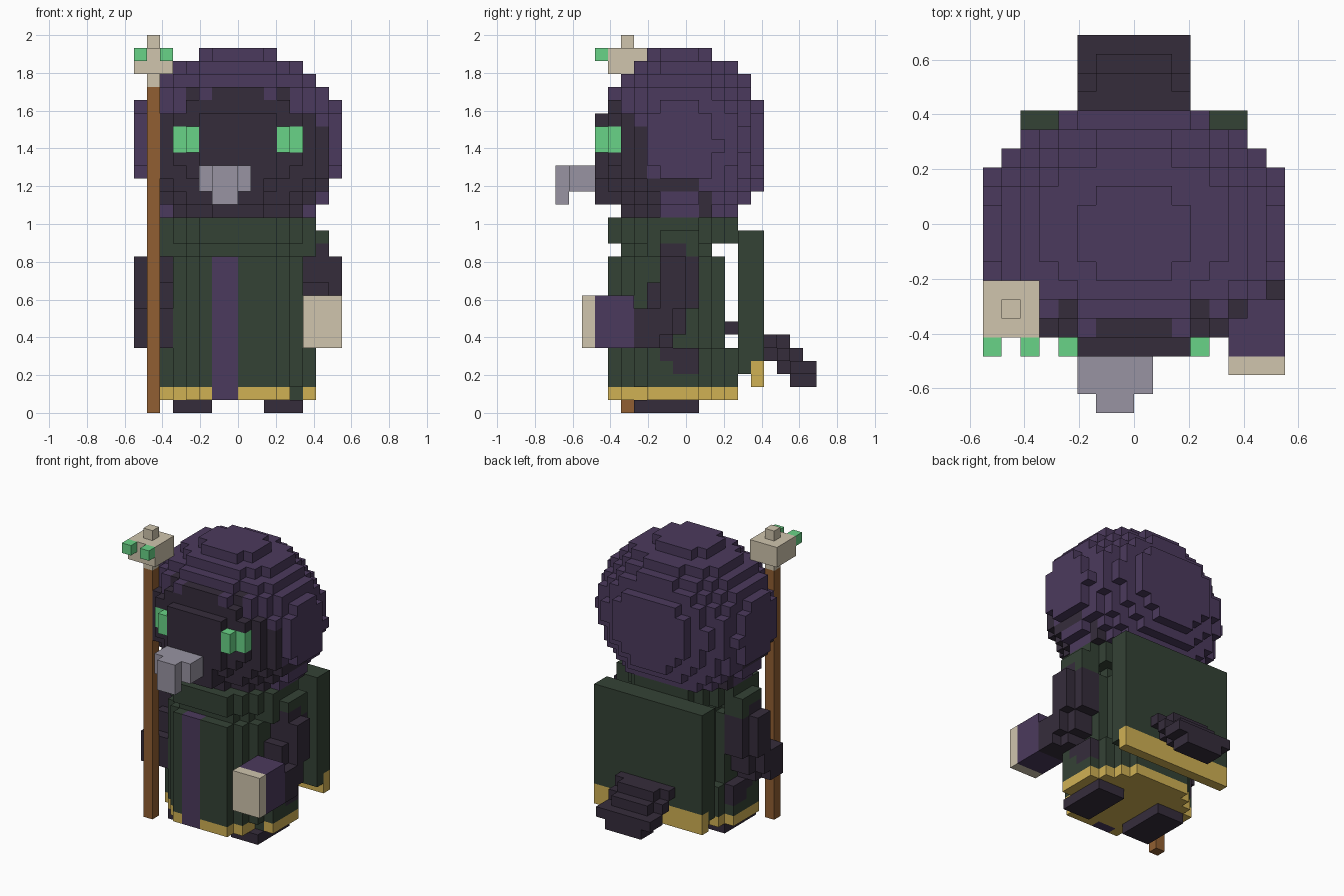
import bpy, bmesh, math

if "Cube" in bpy.data.objects:
    bpy.data.objects.remove(bpy.data.objects["Cube"])

V = 2 / 29          # edge of one cube
cells = {}          # (x, y, z) -> (part, colour)

COLOURS = {
    "purple": (75, 58, 93), "charcoal": (53, 44, 59), "dark_green": (52, 66, 53),
    "bright_green": (105, 212, 135), "bone": (208, 197, 174), "wood": (145, 95, 50),
    "grey": (152, 148, 162), "gold": (208, 177, 84),
}


def linear(c):
    c /= 255
    return c / 12.92 if c <= 0.04045 else ((c + 0.055) / 1.055) ** 2.4


names = list(COLOURS)
mats = []
for n in names:
    m = bpy.data.materials.new(n)
    m.diffuse_color = [linear(c) for c in COLOURS[n]] + [1]
    m.use_nodes = True
    m.node_tree.nodes["Principled BSDF"].inputs["Base Color"].default_value = m.diffuse_color
    mats.append(m)


def fill(part, colour, x, y, z, test=None):
    """Fill a box of cubes; colour may be a rule on the cube centre."""
    for i in range(*x):
        for j in range(*y):
            for k in range(*z):
                p = (i + .5, j + .5, k + .5)
                if test is None or test(*p):
                    cells[i, j, k] = (part, colour(*p) if callable(colour) else colour)


def both(part, colour, x, y, z):
    fill(part, colour, x, y, z)
    fill(part, colour, (-x[1], -x[0]), y, z)


# Robe: rounded column with wider skirt, gold hem and purple front stripe
def rounded(rx, y0, y1, power=2.0):
    cy, ry = (y0 + y1) / 2, (y1 - y0) / 2
    return lambda x, y, z: abs(x / rx) ** power + abs((y - cy) / ry) ** power < 1.0


def hem_colour(x, y, z):
    return "dark_green" if 4 < x < 5 and y < -2 else "gold"


def hem_shape(x, y, z):
    return rounded(6.1, -6.1, 4.1)(x, y, z) and not (x > 4 and y < -3)


both("feet", "charcoal", (2, 5), (-4, 1), (0, 1))
fill("robe_hem", hem_colour, (-6, 6), (-6, 4), (1, 2), hem_shape)
fill("robe", "dark_green", (-6, 6), (-6, 4), (2, 5), rounded(6.1, -6.1, 4.1))
fill("robe", "dark_green", (-6, 6), (-6, 3), (5, 12), rounded(5.1, -6.1, 3.1))
fill("robe", "dark_green", (-6, 6), (-5, 2), (12, 13), rounded(5.1, -5.1, 2.1))
fill("collar", "dark_green", (-6, 6), (-6, 4), (13, 15), rounded(6.1, -6.1, 4.1))
fill("robe_stripe", "purple", (-2, 0), (-6, -5), (1, 12))
both("robe_side_slit", "charcoal", (5, 6), (-2, 1), (4, 5))
both("robe_side_slit", "charcoal", (5, 6), (-1, 1), (3, 4))

# Arms bend forward toward the hands, topped by small shoulders
both("shoulders", "dark_green", (5, 6), (-3, 1), (12, 14))
both("shoulders", "dark_green", (6, 7), (-2, 1), (12, 14))
both("arms", "charcoal", (5, 7), (-2, 0), (12, 13))
both("shoulders", "dark_green", (5, 6), (-3, -2), (12, 13))
for y, z, outer in (((-2, 1), (10, 12), (-2, 0)), ((-3, 1), (8, 10), (-2, 0)),
                    ((-4, 0), (6, 8), (-4, -1)), ((-4, -1), (5, 6), (-4, -2))):
    both("arms", "charcoal", (5, 7), y, z)
    both("arms", "charcoal", (7, 8), outer, z)

# Cape with gold lower edge
fill("cape", "dark_green", (-6, 6), (4, 6), (3, 14))
fill("cape_hem", "gold", (-6, 6), (5, 6), (2, 4))

# Tail stepping down behind the cape
fill("tail", "charcoal", (-1, 1), (3, 4), (6, 7))
for y, z, top in ((6, (4, 6), 2), (7, (3, 6), 2), (8, (2, 5), 2), (9, (2, 4), 3)):
    fill("tail", "charcoal", (-2, 2), (y, y + 1), (z[0], z[0] + 1))
    fill("tail", "charcoal", (-3, 3), (y, y + 1), (z[0] + 1, max(z[0] + 2, z[1] - 1)))
    fill("tail", "charcoal", (-top, top), (y, y + 1), (z[1] - 1, z[1]))


# Hooded head: ellipsoid, dark where the face opening is
def in_head(x, y, z):
    rz = 7 if z > 21 else 7.9
    return (x / 8.26) ** 2 + ((y + .2) / 6.5) ** 2 + ((z - 21) / rz) ** 2 < 1.001


def hood_colour(x, y, z):
    ax = abs(x)
    face = ax < 7 and (y < -3 and z < 22 or y < -4 and z < 23)
    brow = z < 24 and y < -4 and ax < 4 or z < 25 and (y < -5 and ax < 2 or y < -4 and 3 < ax < 4)
    jaw = z < 18 and y < (1 if z > 17 else -2) or z < 17 and ax > 4 and 1 < y < 2
    return "charcoal" if face or brow or jaw else "purple"


fill("head", hood_colour, (-8, 8), (-7, 7), (15, 28), in_head)
fill("head", "purple", (-2, 2), (-3, 2), (27, 28))
fill("head", "charcoal", (-3, 3), (-7, -5), (18, 23))
fill("head", "charcoal", (-2, 2), (-7, -5), (16, 18))
both("head", "purple", (2, 3), (-6, -5), (24, 25))

# Eyes wrap around the face under a dark brow, beak juts forward
both("head", "charcoal", (3, 5), (-6, -5), (22, 23))
both("eyes", "bright_green", (3, 4), (-7, -5), (20, 22))
both("eyes", "bright_green", (4, 5), (-6, -5), (20, 22))
fill("beak", "grey", (-3, 1), (-9, -7), (17, 19))
fill("beak", "grey", (-2, 0), (-10, -9), (16, 19))

# Book held in one hand
fill("book", "purple", (5, 8), (-7, -4), (5, 9))
fill("book_page", "bone", (5, 8), (-8, -7), (5, 9))

# Staff with bone head and two glowing cubes
fill("staff", "wood", (-7, -6), (-5, -4), (0, 25))
fill("staff_head", "bone", (-7, -6), (-5, -4), (25, 29))
fill("staff_head", "bone", (-8, -5), (-6, -3), (26, 28))
for x in (-8, -6):
    fill("staff_gems", "bright_green", (x, x + 1), (-7, -6), (27, 28))

# Turn the outer cube sides into one mesh object per part
SIDES = [(a, s) for a in range(3) for s in (0, 1)]
for part in sorted({c[0] for c in cells.values()}):
    bm = bmesh.new()
    for cell, (owner, colour) in cells.items():
        if owner != part:
            continue
        for axis, side in SIDES:
            near = list(cell)
            near[axis] += 2 * side - 1
            if tuple(near) in cells:
                continue
            b, c = (axis + 1) % 3, (axis + 2) % 3
            verts = []
            for u, w in ((0, 0), (1, 0), (1, 1), (0, 1)):
                p = list(cell)
                p[axis] += side
                p[b] += u
                p[c] += w
                verts.append(bm.verts.new([q * V for q in p]))
            f = bm.faces.new(verts if side else verts[::-1])
            f.material_index = names.index(colour)
    bmesh.ops.remove_doubles(bm, verts=bm.verts, dist=1e-4)
    bmesh.ops.dissolve_limit(bm, angle_limit=math.radians(1), verts=bm.verts,
                             edges=bm.edges, delimit={'MATERIAL'})
    me = bpy.data.meshes.new(part)
    for m in mats:
        me.materials.append(m)
    bm.to_mesh(me)
    bm.free()
    bpy.context.collection.objects.link(bpy.data.objects.new(part, me))
